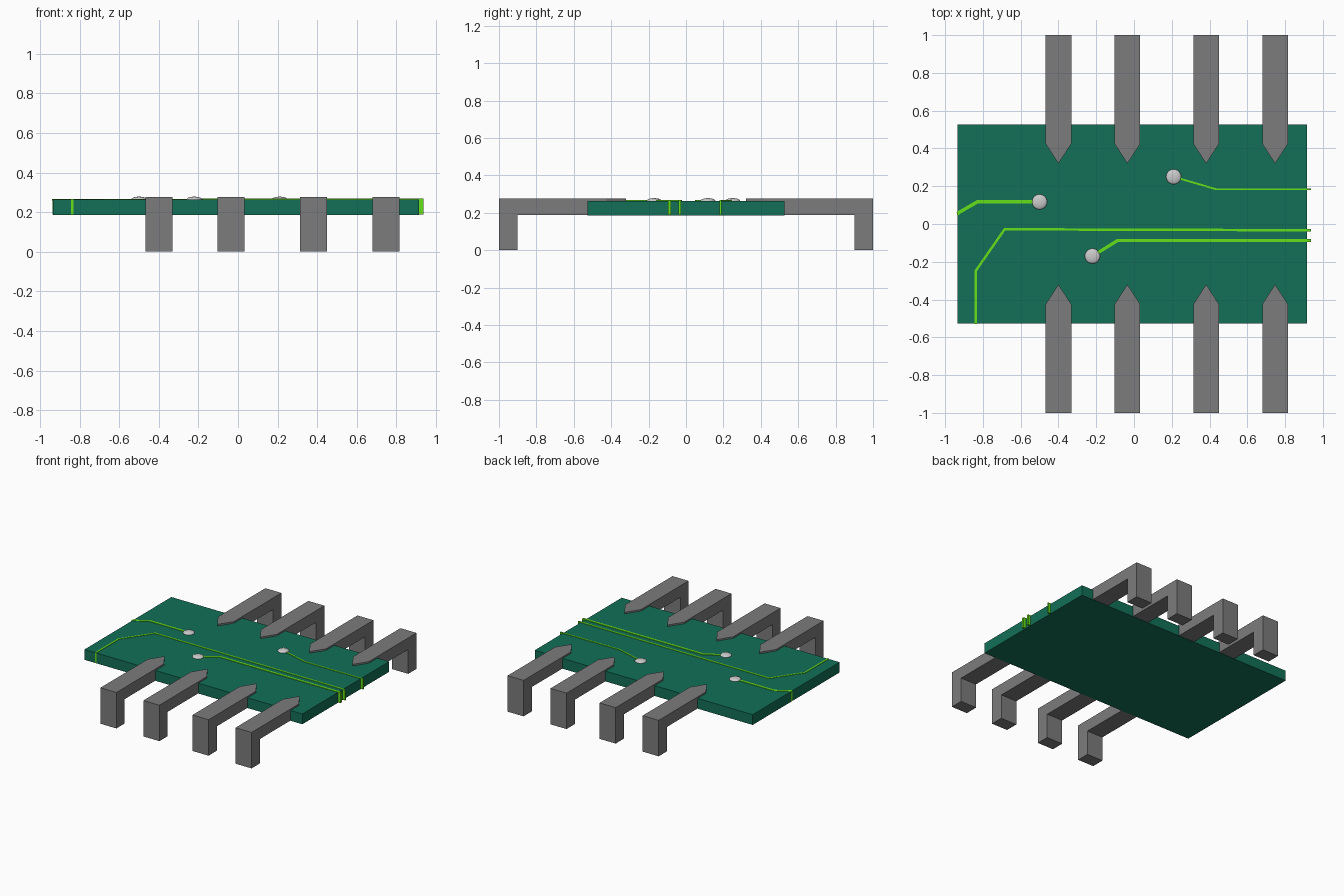
import bpy, bmesh
from mathutils import Vector

if "Cube" in bpy.data.objects:
    bpy.data.objects.remove(bpy.data.objects["Cube"])


def material(name, rgb):
    m = bpy.data.materials.new(name)
    m.diffuse_color = (*rgb, 1)
    m.use_nodes = True
    m.node_tree.nodes["Principled BSDF"].inputs["Base Color"].default_value = m.diffuse_color
    return m


BOARD = material("board_green", (0.006, 0.16, 0.095))
TRACE = material("trace_green", (0.13, 0.75, 0.01))
METAL = material("dark_metal", (0.2, 0.2, 0.2))
SOLDER = material("solder", (0.6, 0.6, 0.6))


def finish(bm, name, mat):
    bmesh.ops.recalc_face_normals(bm, faces=bm.faces)
    me = bpy.data.meshes.new(name)
    bm.to_mesh(me)
    bm.free()
    ob = bpy.data.objects.new(name, me)
    me.materials.append(mat)
    bpy.context.collection.objects.link(ob)
    return ob


def add_prism(bm, points, offset):
    """Extrude a closed planar outline along offset."""
    face = bm.faces.new([bm.verts.new(p) for p in points])
    ext = bmesh.ops.extrude_face_region(bm, geom=[face], use_keep_orig=True)
    moved = [v for v in ext["geom"] if isinstance(v, bmesh.types.BMVert)]
    bmesh.ops.translate(bm, verts=moved, vec=offset)


def add_box(bm, x0, x1, y0, y1, z0, z1):
    add_prism(bm, [(x0, y0, z0), (x1, y0, z0), (x1, y1, z0), (x0, y1, z0)],
              (0, 0, z1 - z0))


# Circuit board
X0, X1, Y, Z0, Z1 = -0.935, 0.915, 0.527, 0.185, 0.264
bm = bmesh.new()
add_box(bm, X0, X1, -Y, Y, Z0, Z1)
finish(bm, "board", BOARD)


# Bent pins with pointed inner ends, mirrored front to back
def pin(name, x, side):
    w, top, under = 0.068, 0.276, 0.187
    bm = bmesh.new()
    outline = [(-w, 1), (w, 1), (w, 0.425), (0, 0.32), (-w, 0.425)]
    add_prism(bm, [(x + px, side * py, under) for px, py in outline],
              (0, 0, top - under))
    # Pull the foot down from the outer part of the underside
    bmesh.ops.bisect_plane(bm, geom=bm.verts[:] + bm.edges[:] + bm.faces[:],
                           plane_co=(0, side * 0.9, 0), plane_no=(0, 1, 0))
    bm.normal_update()
    foot = [f for f in bm.faces
            if all(v.co.z < under + 0.001 and abs(v.co.y) > 0.899 for v in f.verts)]
    ext = bmesh.ops.extrude_face_region(bm, geom=foot)
    for v in ext["geom"]:
        if isinstance(v, bmesh.types.BMVert):
            v.co.z = 0
    finish(bm, name, METAL)


for i, x in enumerate((-0.4, -0.035, 0.382, 0.747)):
    pin(f"front_pin_{i + 1}", x, -1)
    pin(f"back_pin_{i + 1}", x, 1)


# Raised traces: mitred ribbon plus a strip folded over the board edge
def trace(name, path, width, top, edge):
    pts = [Vector(p) for p in path]
    dirs = [(b - a).normalized() for a, b in zip(pts, pts[1:])]
    left, right = [], []
    for i, p in enumerate(pts):
        a, b = dirs[max(i - 1, 0)], dirs[min(i, len(dirs) - 1)]
        na, nb = Vector((-a.y, a.x)), Vector((-b.y, b.x))
        miter = (na + nb).normalized()
        off = miter * (width / 2 / miter.dot(na))
        left.append(p + off)
        right.append(p - off)
    bm = bmesh.new()
    outline = left + right[::-1]
    add_prism(bm, [(p.x, p.y, Z1 - 0.006) for p in outline],
              (0, 0, top - Z1 + 0.006))
    e, h = pts[-1], width / 2
    if edge == "right":
        add_box(bm, X1 - 0.005, 0.937, e.y - h, e.y + h, 0.188, top)
    elif edge == "left":
        add_box(bm, -0.938, X0 + 0.01, e.y - h, e.y + h, 0.188, top)
    else:
        add_box(bm, e.x - h, e.x + h, -Y - 0.002, -Y + 0.01, 0.188, top)
    finish(bm, name, TRACE)


trace("left_trace", [(-0.5, 0.117), (-0.83, 0.117), (-0.935, 0.056)], 0.018, 0.267, "left")
trace("long_trace_front", [(0.9, -0.033), (-0.685, -0.028), (-0.838, -0.248),
                           (-0.838, -0.527)], 0.013, 0.267, "front")
trace("long_trace_right", [(0.85, -0.034), (0.93, -0.034)], 0.013, 0.267, "right")
trace("middle_trace", [(-0.22, -0.17), (-0.088, -0.088), (0.93, -0.088)], 0.017, 0.268, "right")
trace("back_trace", [(0.21, 0.25), (0.435, 0.184), (0.93, 0.184)], 0.01, 0.268, "right")

# Flattened solder dots
for i, (x, y) in enumerate(((-0.5, 0.117), (-0.22, -0.17), (0.21, 0.25))):
    bpy.ops.mesh.primitive_uv_sphere_add(segments=32, ring_count=16, radius=0.04,
                                         location=(x, y, Z1))
    dot = bpy.context.object
    dot.name = f"solder_dot_{i + 1}"
    dot.scale.z = 0.35
    dot.data.materials.append(SOLDER)
    bpy.ops.object.shade_smooth()
